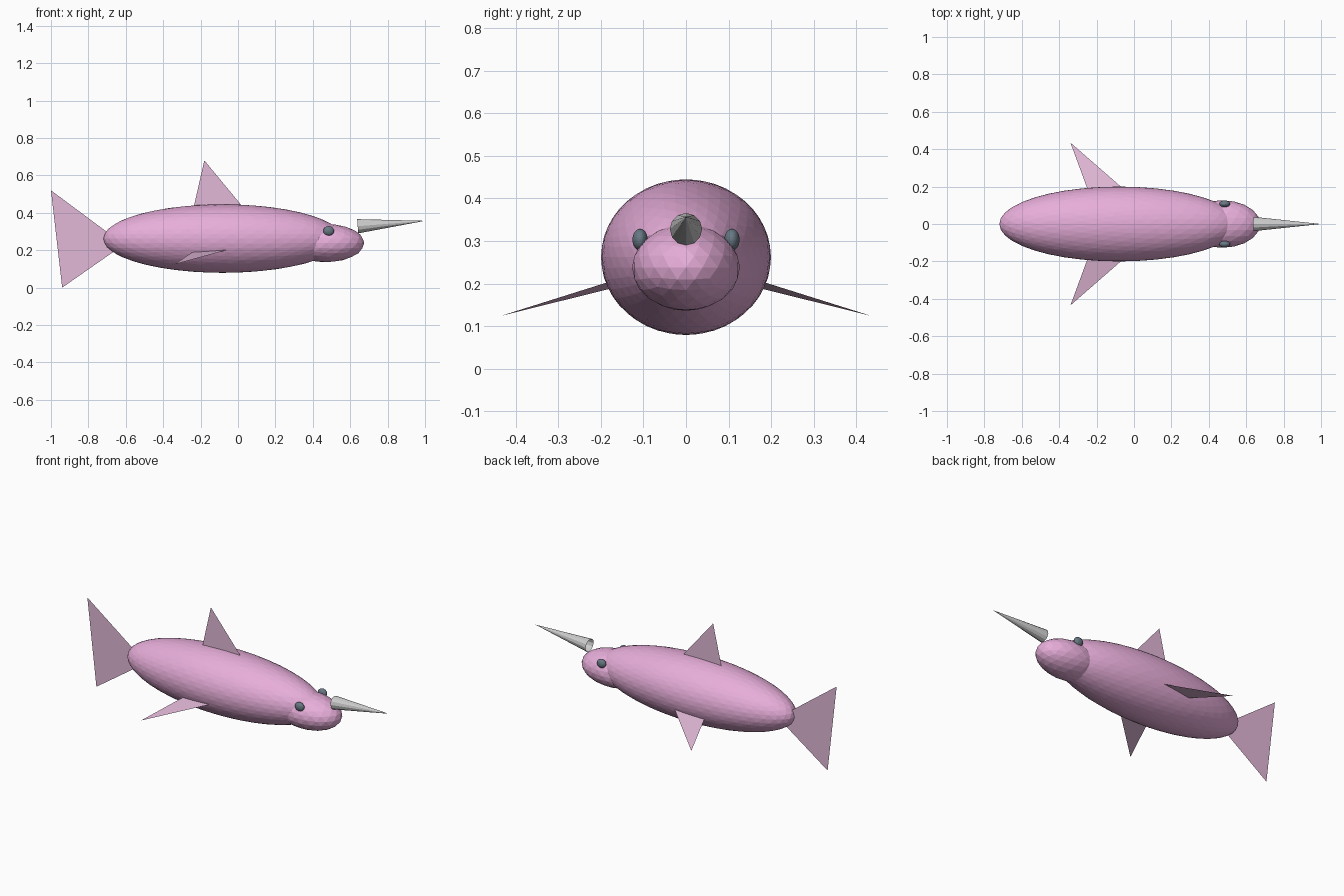
import bpy
from math import pi
from mathutils import Vector

if "Cube" in bpy.data.objects:
    bpy.data.objects.remove(bpy.data.objects["Cube"])


def material(name, rgb):
    m = bpy.data.materials.new(name)
    m.diffuse_color = (*rgb, 1)
    m.use_nodes = True
    m.node_tree.nodes["Principled BSDF"].inputs["Base Color"].default_value = m.diffuse_color
    return m


skin = material("skin_pink", (0.80, 0.42, 0.70))
fin_pink = material("fin_pink", (0.76, 0.48, 0.68))
dark = material("eye_dark", (0.14, 0.19, 0.23))


def ellipsoid(name, center, radii, detail, mat):
    bpy.ops.mesh.primitive_ico_sphere_add(subdivisions=detail, radius=1, location=center)
    ob = bpy.context.object
    ob.name = name
    ob.scale = radii
    ob.data.materials.append(mat)
    return ob


def fin(name, points):
    me = bpy.data.meshes.new(name)
    me.from_pydata(points, [], [(0, 1, 2)])
    me.materials.append(fin_pink)
    ob = bpy.data.objects.new(name, me)
    bpy.context.collection.objects.link(ob)
    return ob


# Body and head
ellipsoid("body", (-0.08, 0, 0.262), (0.64, 0.2, 0.183), 4, skin)
ellipsoid("head", (0.47, 0, 0.238), (0.205, 0.127, 0.102), 3, skin)

# Horn: open cone tilted slightly upward
base, tip = Vector((0.64, 0, 0.328)), Vector((1.0, 0, 0.357))
bpy.ops.mesh.primitive_cone_add(vertices=12, radius1=0.038, radius2=0,
                                depth=(tip - base).length, end_fill_type='NOTHING',
                                location=(base + tip) / 2)
horn = bpy.context.object
horn.name = "horn"
horn.rotation_euler = (tip - base).to_track_quat('Z', 'Y').to_euler()

# Dorsal and tail fins
fin("dorsal_fin", [(-0.18, 0, 0.68), (-0.246, 0, 0.39), (0.06, 0, 0.39)])
fin("tail_fin", [(-1.0, 0, 0.52), (-0.94, 0, 0.0), (-0.61, 0, 0.23)])

# Mirrored eyes and side fins
for side, s in (("left", 1), ("right", -1)):
    ellipsoid(side + "_eye", (0.485, 0.108 * s, 0.303), (0.029, 0.018, 0.026), 3, dark)
    fin(side + "_side_fin", [(-0.34, 0.435 * s, 0.124),
                             (-0.223, 0.117 * s, 0.203),
                             (0.01, 0.13 * s, 0.22)])
